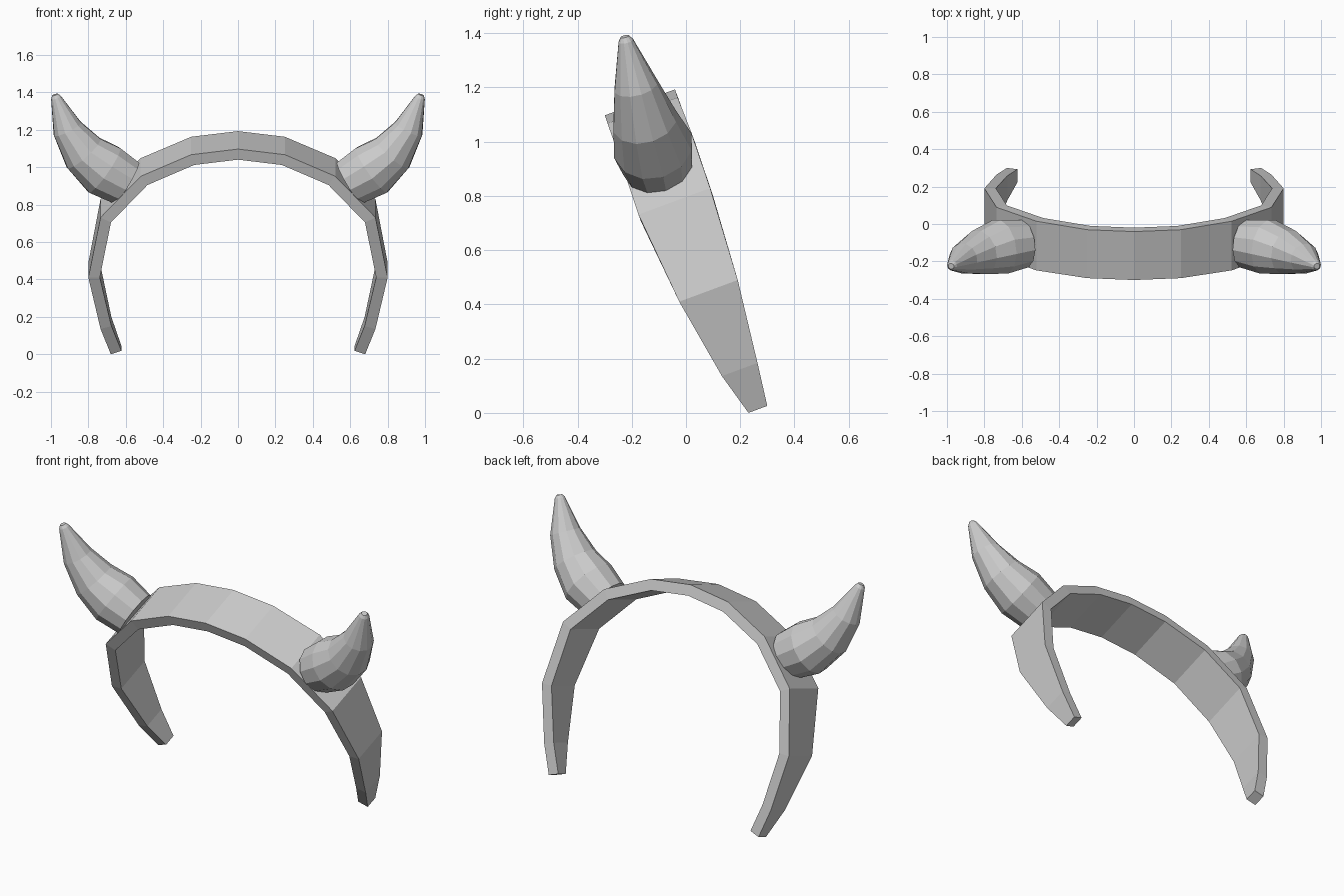
import bpy
import bmesh
import math
from mathutils import Vector

cube = bpy.data.objects.get("Cube")
if cube:
    bpy.data.objects.remove(cube, do_unlink=True)

grey = bpy.data.materials.new("plain grey")
grey.use_nodes = True
colour = (0.6, 0.6, 0.6, 1)
grey.diffuse_color = colour
grey.node_tree.nodes["Principled BSDF"].inputs["Base Color"].default_value = colour


def loft(name, rings, cap_start, cap_end):
    """Skin closed rings into a flat-shaded half and mirror it across x."""
    bm = bmesh.new()
    loops = [[bm.verts.new(p) for p in ring] for ring in rings]
    for a, b in zip(loops, loops[1:]):
        for i in range(len(a)):
            j = (i + 1) % len(a)
            bm.faces.new((a[i], a[j], b[j], b[i]))
    if cap_start:
        bm.faces.new(loops[0][::-1])
    if cap_end:
        bm.faces.new(loops[-1])
    bmesh.ops.recalc_face_normals(bm, faces=bm.faces)
    mesh = bpy.data.meshes.new(name)
    bm.to_mesh(mesh)
    bm.free()
    mesh.materials.append(grey)
    obj = bpy.data.objects.new(name, mesh)
    bpy.context.collection.objects.link(obj)
    mirror = obj.modifiers.new("mirror", 'MIRROR')
    mirror.use_clip = True
    return obj


# Headband: outer centre line (x, y, z) and half width, tapering to the ends
tilt = math.radians(20.3)
across = Vector((0, math.cos(tilt), math.sin(tilt)))
up = Vector((0, -math.sin(tilt), math.cos(tilt)))
thickness = 0.06
stations = [
    (0, -0.17, 1.145, 0.138),
    (0.25, -0.16, 1.115, 0.138),
    (0.52, -0.117, 1.0, 0.14),
    (0.735, -0.043, 0.78, 0.141),
    (0.80, 0.083, 0.45, 0.115),
    (0.735, 0.198, 0.16, 0.07),
    (0.68, 0.265, 0.013, 0.037),
]
centres = [Vector(s[:3]) for s in stations]


def inward(a, b):
    """Inward normal of a band segment, within the tilted plane."""
    d = b - a
    return Vector((d.dot(up), 0, 0)).normalized() * abs(d.dot(up)) / d.length - up * d.x / d.length


normals = [inward(a, b) for a, b in zip(centres, centres[1:])]
rings = []
for i, (c, s) in enumerate(zip(centres, stations)):
    n0 = -up if i == 0 else normals[i - 1]
    n1 = normals[min(i, len(normals) - 1)]
    miter = -up if i == 0 else (n0 + n1).normalized()
    inner = c + miter * thickness / max(miter.dot(n1), 0.5)
    half = across * s[3]
    rings.append([c - half, c + half, inner + half, inner - half])
loft("headband", rings, False, True)

# Horns: curved centre line with ring radii, ending in a small rounded tip
horn_path = [
    (0.595, -0.105, 0.915, 0.132),
    (0.715, -0.122, 0.985, 0.150),
    (0.825, -0.152, 1.075, 0.122),
    (0.912, -0.185, 1.205, 0.083),
    (0.973, -0.222, 1.372, 0.028),
    (0.978, -0.226, 1.388, 0.016),
]
points = [Vector(p[:3]) for p in horn_path]
sides = 12
rings = []
for i, (c, p) in enumerate(zip(points, horn_path)):
    axis = (points[min(i + 1, len(points) - 1)] - points[max(i - 1, 0)]).normalized()
    u = Vector((0, 1, 0)).cross(axis).normalized()
    v = axis.cross(u)
    angles = [2 * math.pi * (k + 0.5) / sides for k in range(sides)]
    rings.append([c + (u * math.cos(a) + v * math.sin(a)) * p[3] for a in angles])
loft("horns", rings, True, True)
